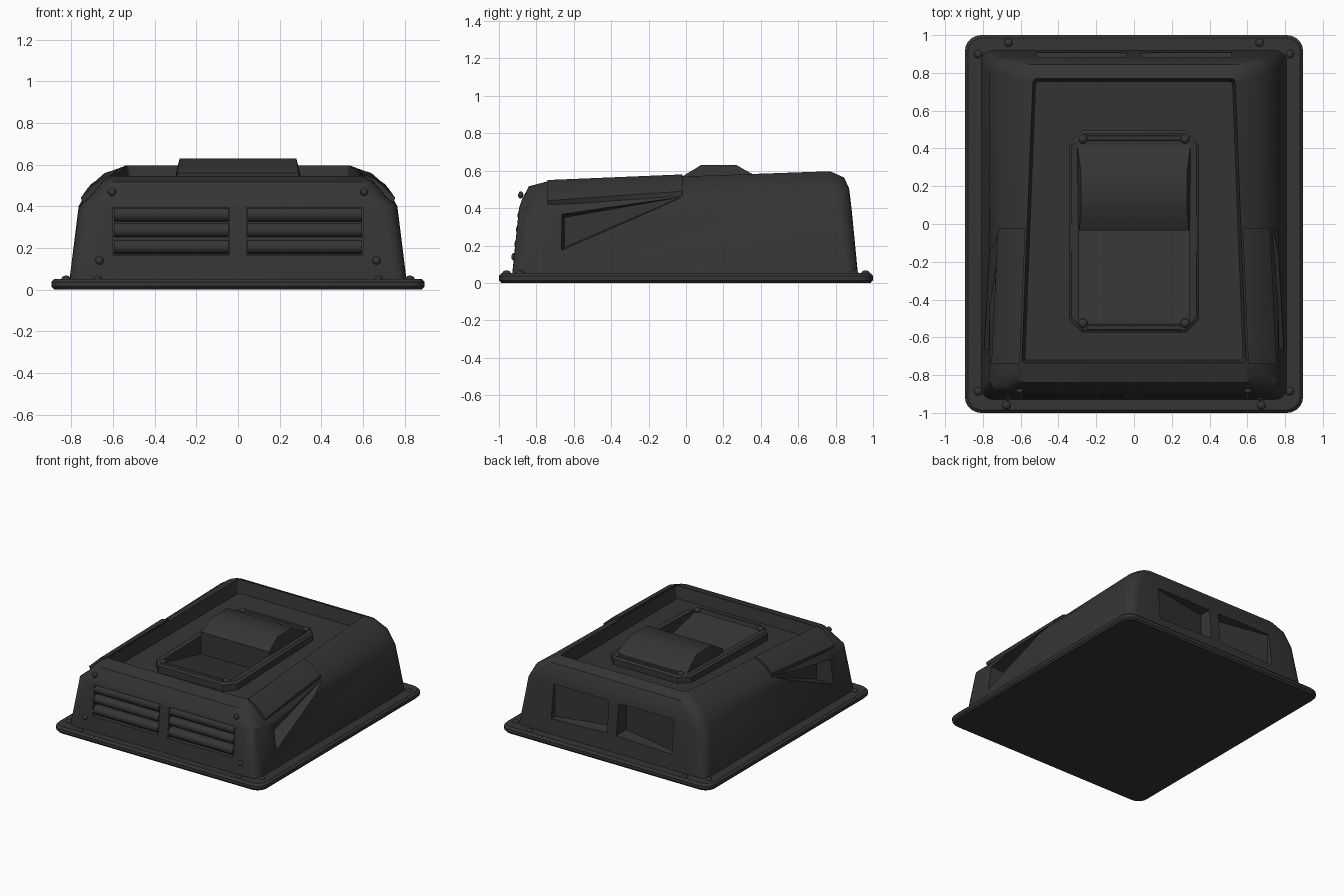
import bpy, bmesh, math
from mathutils import Vector

if "Cube" in bpy.data.objects:
    bpy.data.objects.remove(bpy.data.objects["Cube"])

mat = bpy.data.materials.new("charcoal_metal")
mat.diffuse_color = (0.035, 0.035, 0.035, 1)
mat.use_nodes = True
mat.node_tree.nodes["Principled BSDF"].inputs["Base Color"].default_value = mat.diffuse_color


def finish(bm, name, smooth=True):
    bmesh.ops.recalc_face_normals(bm, faces=bm.faces[:])
    me = bpy.data.meshes.new(name)
    bm.to_mesh(me)
    bm.free()
    me.materials.append(mat)
    ob = bpy.data.objects.new(name, me)
    bpy.context.collection.objects.link(ob)
    if smooth:
        bpy.ops.object.select_all(action='DESELECT')
        ob.select_set(True)
        bpy.context.view_layer.objects.active = ob
        bpy.ops.object.shade_smooth_by_angle(angle=math.radians(32))
    return ob


def ring(hx, y0, y1, r, z, tilt=0.0, taper=0.0, seg=5):
    """Rounded rectangle; tilt raises z along y, taper narrows x along y."""
    pts = []
    for cx, cy, a0 in ((hx - r, y1 - r, 0), (r - hx, y1 - r, 90),
                       (r - hx, y0 + r, 180), (hx - r, y0 + r, 270)):
        for i in range(seg + 1):
            a = math.radians(a0 + 90 * i / seg)
            x, y = cx + r * math.cos(a), cy + r * math.sin(a)
            pts.append((x * (1 - taper * y), y, z + tilt * y))
    return pts


def loft(name, rings):
    bm = bmesh.new()
    loops = [[bm.verts.new(p) for p in r] for r in rings]
    n = len(loops[0])
    for a, b in zip(loops, loops[1:]):
        for i in range(n):
            bm.faces.new((a[i], a[(i + 1) % n], b[(i + 1) % n], b[i]))
    bm.faces.new(loops[0][::-1])
    bm.faces.new(loops[-1])
    return finish(bm, name)


def hull(name, pts, smooth=True):
    bm = bmesh.new()
    for p in pts:
        bm.verts.new(p)
    res = bmesh.ops.convex_hull(bm, input=bm.verts[:])
    loose = [v for v in bm.verts if not v.link_faces]
    bmesh.ops.delete(bm, geom=loose, context='VERTS')
    return finish(bm, name, smooth)


def cut(target, cutters):
    for c in cutters:
        m = target.modifiers.new("cut", 'BOOLEAN')
        m.operation, m.solver, m.object = 'DIFFERENCE', 'EXACT', c
        bpy.ops.object.select_all(action='DESELECT')
        target.select_set(True)
        bpy.context.view_layer.objects.active = target
        bpy.ops.object.modifier_apply(modifier=m.name)
    bpy.ops.object.shade_smooth_by_angle(angle=math.radians(32))


def rivet(name, x, y, z, r=0.022, axis=(0, 0, 1)):
    bm = bmesh.new()
    bmesh.ops.create_uvsphere(bm, u_segments=12, v_segments=8, radius=r)
    bmesh.ops.scale(bm, vec=(1, 1, 0.7), verts=bm.verts)
    q = Vector((0, 0, 1)).rotation_difference(Vector(axis))
    bmesh.ops.rotate(bm, cent=(0, 0, 0), matrix=q.to_matrix(), verts=bm.verts)
    bmesh.ops.translate(bm, vec=(x, y, z), verts=bm.verts)
    return finish(bm, name)


# Base flange with rounded rim
loft("base_flange", [ring(.882, -.987, .987, .075, 0), ring(.895, -1, 1, .085, .014),
                     ring(.895, -1, 1, .085, .037), ring(.88, -.985, .985, .075, .052)])

# Housing with a sloping rim around a sunken top panel
body = loft("housing", [
    ring(.81, -.93, .92, .06, .04),
    ring(.765, -.893, .885, .08, .40),
    ring(.71, -.878, .872, .08, .475, .035),
    ring(.64, -.84, .845, .08, .54, .028, .02),
    ring(.565, -.735, .77, .02, .57, .035, .07),
    ring(.55, -.72, .755, .02, .475, .03, .07)])

# Wedge dents in the sides, with raised lids on the rim above
cutters = []
for s in (-1, 1):
    cutters.append(hull("side_dent_cutter", [
        (s * x, y, z) for x, y, z in (
            (.66, -.65, .19), (.66, -.65, .35), (1, -.69, .15), (1, -.69, .40),
            (.73, -.02, .46), (1, -.02, .485), (1, -.02, .445))], False))
    hull("side_lid", [
        (s * x, y, z) for x, y, z in (
            (.575, -.02, .58), (.64, -.02, .56), (.72, -.02, .49), (.72, -.02, .46),
            (.60, -.02, .53), (.605, -.74, .55), (.66, -.74, .53), (.755, -.74, .44),
            (.74, -.74, .41), (.62, -.74, .50))])
    # Tapered recesses in the back wall
    cutters.append(hull("back_recess_cutter", [
        (s * x, y, z) for x, y, z in (
            (.03, 1, .17), (.03, 1, .43), (.53, 1, .15), (.53, 1, .44),
            (.05, .80, .19), (.05, .80, .41), (.51, .87, .17), (.51, .87, .42))], False))
    # Louvre recesses in the front wall
    cutters.append(hull("louvre_cutter", [
        (s * x, y, z) for x in (.04, .60) for y, z in (
            (-1, .165), (-1, .395), (-.865, .165), (-.845, .395))], False))

# Scoop frame plate, octagonal outline
plate = loft("scoop_plate", [ring(.345, -.575, .495, .07, z, .025, 0, 1) for z in (.46, .522)]
             + [ring(.33, -.56, .48, .065, .535, .025, 0, 1)])
pit = hull("scoop_pit_cutter", [(s * .29, y, z) for s in (-1, 1) for y, z in (
    (-.535, .505), (-.535, .75), (-.035, .39), (-.035, .75))], False)
cut(body, cutters + [pit])
cut(plate, [pit])
for c in cutters + [pit]:
    bpy.data.objects.remove(c)

# Raised hood behind the scoop opening
hull("scoop_hood", [(s * w, y, z) for s in (-1, 1) for w, y, z in (
    (.30, -.035, .50), (.29, -.035, .56), (.28, .08, .63), (.28, .27, .63),
    (.295, .305, .57), (.30, .42, .545), (.30, .42, .50))])

# Louvre slats: rounded bars, three on each side of the front
for s in (-1, 1):
    for z in (.205, .285, .36):
        yw = -.93 + (z - .05) * .107
        pts = []
        for x in (.045, .595):
            for i in range(7):
                a = math.pi * i / 6
                pts.append((s * x, yw + .025 - .03 * math.sin(a), z + .033 * math.cos(a)))
            pts.append((s * x, yw + .06, z + .033))
        hull("louvre_slat", pts)

# Rivets on flange, front wall and scoop plate
for s in (-1, 1):
    for x, y in ((.825, .90), (.665, .96), (.825, -.885), (.675, -.96)):
        rivet("flange_rivet", s * x, y, .052)
    for x, z in ((.605, .47), (.665, .14)):
        rivet("front_rivet", s * x, -.93 + (z - .05) * .11, z, .02, (0, -1, .11))
    for y in (.45, -.525):
        rivet("scoop_rivet", s * .27, y, .535 + .025 * y, .024)

# Ridge bars at the front and back of the scoop plate
for y in (.455, -.548):
    hull("scoop_lip", [(s * .25, y + d, .52 + h + .025 * y) for s in (-1, 1)
                       for d, h in ((-.018, 0), (-.01, .025), (.01, .025), (.018, 0))])
